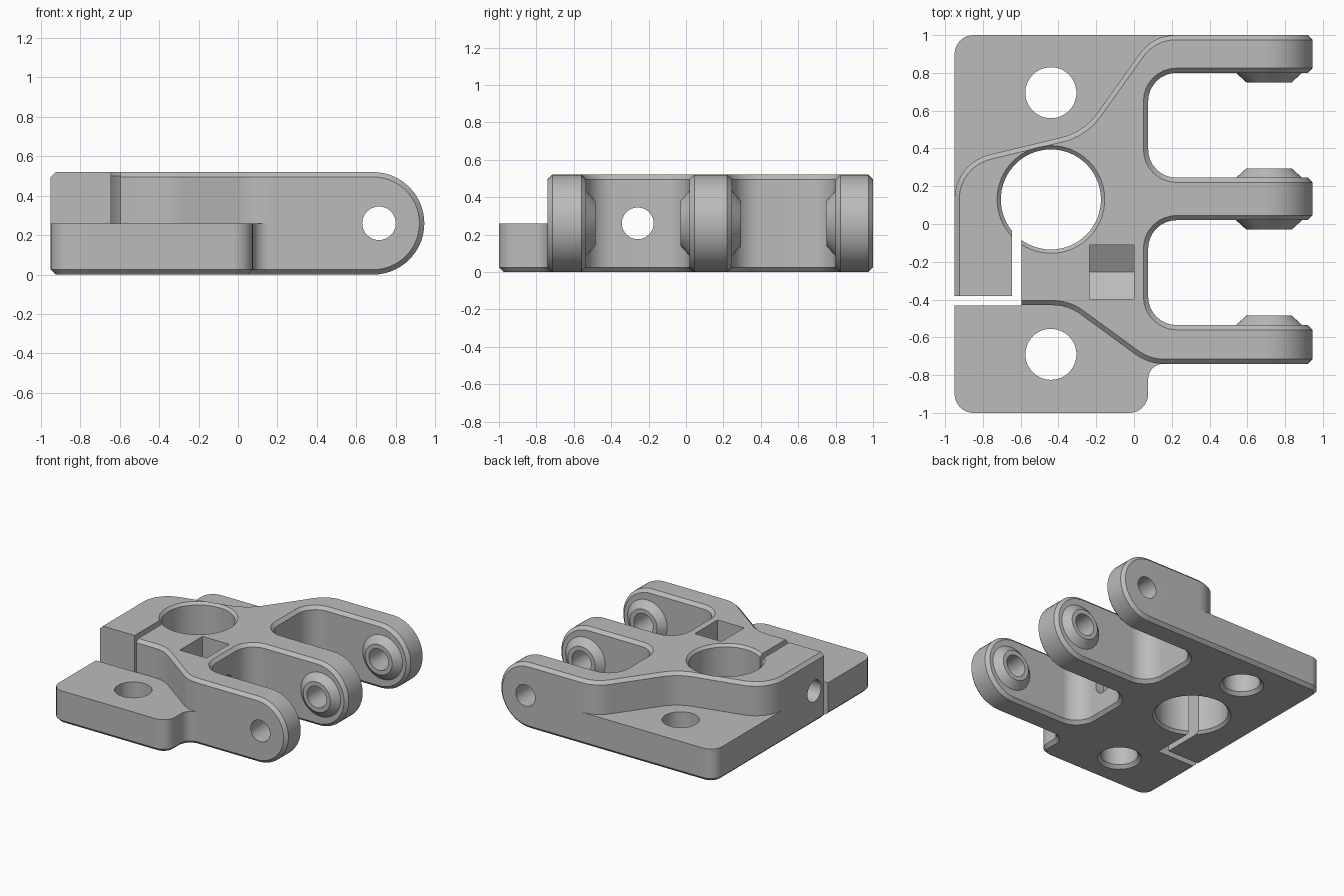
import bpy, bmesh, math
from mathutils import Vector

CUBE = bpy.data.objects.get("Cube")
if CUBE:
    bpy.data.objects.remove(CUBE, do_unlink=True)

BEVEL = 0.025    # edge chamfer
TOP = 0.52       # full height
MID = 0.26       # plate height, also the pin height
JOIN = 0.6       # x where the arm ends are attached
PIN_X = 0.715


def rounded(corners, steps=8):
    """Polyline through (x, y, cut) corners, each rounded by its cut length."""
    pts = []
    for i, (x, y, cut) in enumerate(corners):
        p = Vector((x, y))
        if not cut:
            pts.append(p)
            continue
        d1 = (Vector(corners[i - 1][:2]) - p).normalized()
        d2 = (Vector(corners[(i + 1) % len(corners)][:2]) - p).normalized()
        c = p + (d1 + d2) * cut / (1 + d1.dot(d2))
        a, b = p + d1 * cut - c, p + d2 * cut - c
        start = math.atan2(a.y, a.x)
        turn = math.atan2(b.y, b.x) - start
        turn = (turn + math.pi) % math.tau - math.pi
        for k in range(steps + 1):
            t = start + turn * k / steps
            q = c + a.length * Vector((math.cos(t), math.sin(t)))
            if not pts or (q - pts[-1]).length > 1e-5:
                pts.append(q)
    return pts


def at_join(p, q):
    return abs(p.x - JOIN) < 1e-6 and abs(q.x - JOIN) < 1e-6


def inset(pts):
    """Clockwise outline moved inward by the chamfer, except at the arm joints."""
    def edge(p, q):
        d = (q - p).normalized()
        return Vector((d.y, -d.x)), 0 if at_join(p, q) else BEVEL
    out = []
    for i, p in enumerate(pts):
        (n, w), (m, v) = edge(pts[i - 1], p), edge(p, pts[(i + 1) % len(pts)])
        det = n.x * m.y - n.y * m.x
        if abs(det) < 1e-6:
            out.append(p + n * w)
        else:
            out.append(p + Vector((w * m.y - v * n.y, n.x * v - m.x * w)) / det)
    return out


def circle(r, n=48):
    return [Vector((r * math.cos(math.tau * k / n), r * math.sin(math.tau * k / n)))
            for k in range(n)]


def along_z(x=0, y=0):
    return lambda p, w: (x + p.x, y + p.y, w)


def along_y(x=0, z=0):
    return lambda p, w: (x + p.x, w, z + p.y)


def along_x(y=0, z=0):
    return lambda p, w: (w, y + p.x, z + p.y)


def loft(bm, levels, place, caps=(True, True), open_joint=False):
    """Walls through a stack of (outline, height) levels, with end caps."""
    rings = [[bm.verts.new(place(p, w)) for p in pts] for pts, w in levels]
    pts = levels[0][0] if not open_joint else open_joint
    n = len(pts)
    for low, high in zip(rings, rings[1:]):
        for i in range(n):
            j = (i + 1) % n
            if open_joint and at_join(pts[i], pts[j]):
                continue
            bm.faces.new((low[i], low[j], high[j], high[i]))
    for cap, ring in zip(caps, (rings[0], rings[-1])):
        if cap:
            bm.faces.new(ring)


def make_object(name, bm):
    bmesh.ops.recalc_face_normals(bm, faces=bm.faces[:])
    mesh = bpy.data.meshes.new(name)
    bm.to_mesh(mesh)
    bm.free()
    obj = bpy.data.objects.new(name, mesh)
    bpy.context.scene.collection.objects.link(obj)
    return obj


# Outlines: three-armed fork shared by the raised body and the plate
arms = [(0.8, 1.0), (0.02, 0.245), (-0.74, -0.535)]
fork = []
for i, (y0, y1) in enumerate(arms):
    if i:
        fork += [(0.075, arms[i - 1][0], 0.15), (0.075, y1, 0.15)]
    fork += [(JOIN, y1, 0), (JOIN, y0, 0)]
body_line = rounded(fork + [
    (0.075, -0.74, 0.08), (-0.35, -0.43, 0.08), (-0.95, -0.43, 0),
    (-0.95, 0.323, 0.19), (-0.266, 0.487, 0.12), (0.1, 1.0, 0.12)])
plate_line = rounded(fork + [
    (0.075, -0.74, 0.08), (0.075, -1.0, 0.1), (-0.95, -1.0, 0.1),
    (-0.95, -0.43, 0), (-0.95, 0.133, 0), (-0.95, 1.0, 0.1), (0.22, 1.0, 0)])

# Plate and raised body
bm = bmesh.new()
loft(bm, [(inset(plate_line), 0), (plate_line, BEVEL), (plate_line, MID)],
     along_z(), (True, False), plate_line)
loft(bm, [(body_line, MID), (body_line, TOP - BEVEL), (inset(body_line), TOP)],
     along_z(), (False, True), body_line)

# Rounded arm ends
tip = rounded([(JOIN, TOP, 0), (0.945, TOP, 0.26), (0.945, 0, 0.26),
               (JOIN, 0, 0), (JOIN, MID, 0)], 14)
for y0, y1 in arms:
    loft(bm, [(inset(tip), y0), (tip, y0 + BEVEL), (tip, y1 - BEVEL), (inset(tip), y1)],
         along_y(), open_joint=tip)

# Weld, then close the exposed plate top
bmesh.ops.delete(bm, geom=[v for v in bm.verts if not v.link_faces], context='VERTS')
bmesh.ops.remove_doubles(bm, verts=bm.verts[:], dist=1e-4)
bmesh.ops.holes_fill(bm, edges=[e for e in bm.edges if e.is_boundary], sides=0)
bmesh.ops.recalc_face_normals(bm, faces=bm.faces[:])
bmesh.ops.dissolve_limit(bm, angle_limit=0.002, verts=bm.verts[:], edges=bm.edges[:])
bracket = make_object("clamp_bracket", bm)
bpy.context.view_layer.objects.active = bracket
bracket.select_set(True)


def combine(operation, levels, place):
    """Add or cut a lofted solid."""
    tool_bm = bmesh.new()
    loft(tool_bm, levels, place)
    tool = make_object("helper_solid", tool_bm)
    tool.hide_render = True
    mod = bracket.modifiers.new("combine", 'BOOLEAN')
    mod.operation, mod.solver, mod.object = operation, 'EXACT', tool
    bpy.ops.object.modifier_apply(modifier=mod.name)
    bpy.data.objects.remove(tool, do_unlink=True)


# Conical bosses on the inner arm faces
for face, side in ((0.8, -1), (0.245, 1), (0.02, -1), (-0.535, 1)):
    combine('UNION', [(circle(0.197), face - side * 0.02),
                      (circle(0.12), face + side * 0.05)], along_y(PIN_X, MID))

# Pin hole through the arms
combine('DIFFERENCE', [(circle(0.085), -0.9), (circle(0.085), 1.1)], along_y(PIN_X, MID))

# Clamp bore, chamfered at both ends
combine('DIFFERENCE', [(circle(0.305, 64), -0.02), (circle(0.265, 64), 0.02),
                       (circle(0.265, 64), TOP - 0.02), (circle(0.305, 64), TOP + 0.02)],
        along_z(-0.44, 0.13))

# Mounting holes, chamfered underneath
for y in (0.695, -0.69):
    combine('DIFFERENCE', [(circle(0.18), -0.02), (circle(0.135), BEVEL),
                           (circle(0.135), 0.6)], along_z(-0.44, y))

# L-shaped clamp slot
slot = [Vector(p) for p in ((-1.1, -0.38), (-0.645, -0.38), (-0.645, 0.0),
                            (-0.595, 0.0), (-0.595, -0.432), (-1.1, -0.432))]
combine('DIFFERENCE', [(slot, -0.1), (slot, 0.7)], along_z())

# Nut pocket with a pointed floor, and the clamp screw hole
nut = [Vector(p) for p in ((-0.143, 0.7), (-0.143, 0.178), (0, 0.095),
                           (0.143, 0.178), (0.143, 0.7))]
combine('DIFFERENCE', [(nut, -0.235), (nut, 0.0)], along_x(-0.254))
combine('DIFFERENCE', [(circle(0.085), -1.1), (circle(0.085), 0.2)], along_x(-0.258, MID))

# Colour and shading
grey = bpy.data.materials.new("plain_grey")
grey.use_nodes = True
grey.diffuse_color = (0.5, 0.5, 0.5, 1)
grey.node_tree.nodes["Principled BSDF"].inputs["Base Color"].default_value = (0.5, 0.5, 0.5, 1)
bracket.data.materials.clear()
bracket.data.materials.append(grey)
for poly in bracket.data.polygons:
    poly.material_index = 0
bpy.ops.object.shade_smooth_by_angle(angle=math.radians(25))
weighted = bracket.modifiers.new("even_normals", 'WEIGHTED_NORMAL')
weighted.keep_sharp = True
